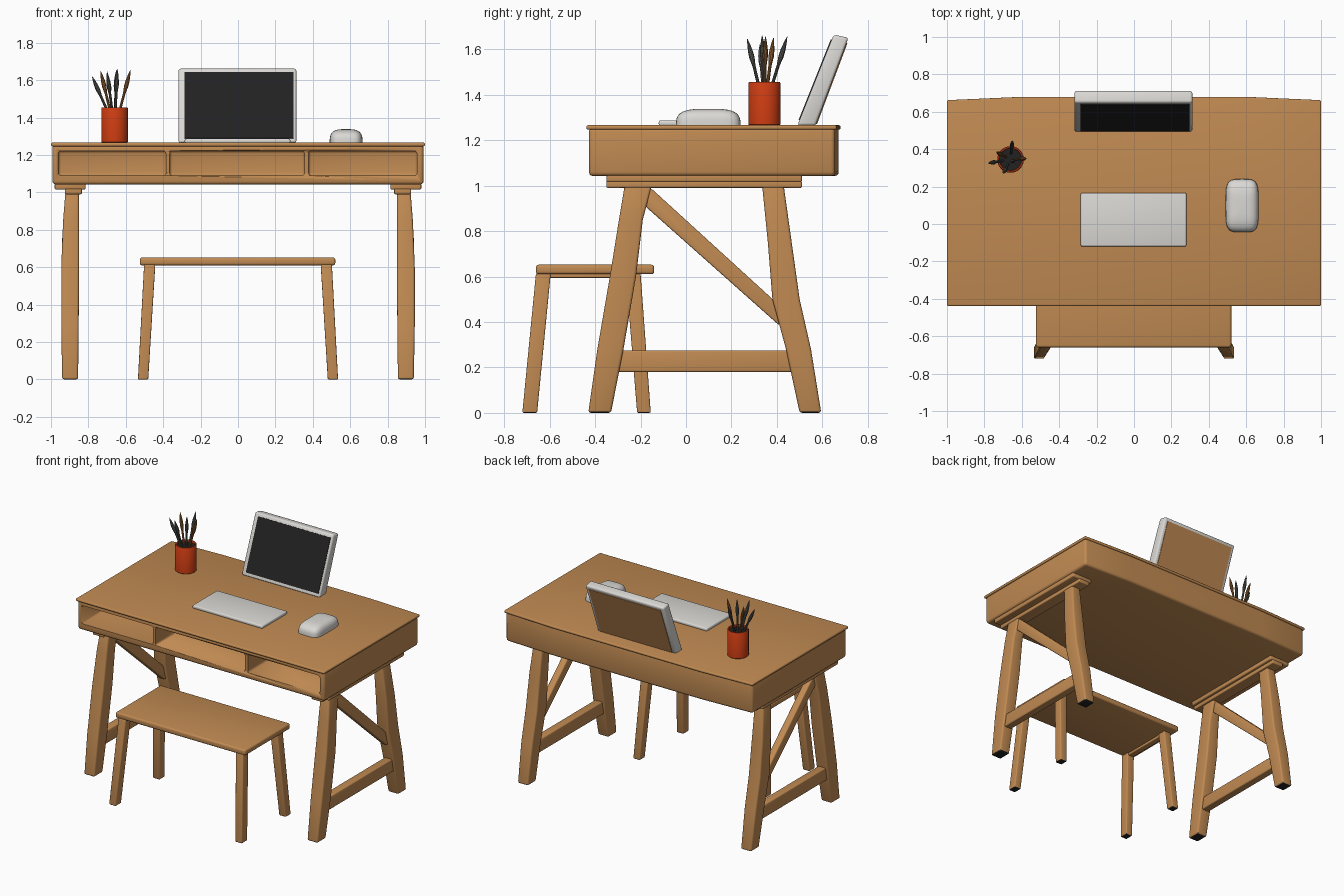
import bpy, bmesh, math
from mathutils import Vector

if "Cube" in bpy.data.objects:
    bpy.data.objects.remove(bpy.data.objects["Cube"])


def mat(name, r, g, b):
    m = bpy.data.materials.new(name)
    m.diffuse_color = (r, g, b, 1)
    m.use_nodes = True
    m.node_tree.nodes["Principled BSDF"].inputs["Base Color"].default_value = m.diffuse_color
    return m


WOOD = mat("warm wood", 0.53, 0.255, 0.085)
WHITE = mat("off white", 0.70, 0.69, 0.66)
DARK = mat("near black", 0.016, 0.016, 0.016)
RED = mat("orange red", 0.60, 0.045, 0.006)
GREY = mat("brush grey", 0.10, 0.10, 0.09)
TAN = mat("brush brown", 0.30, 0.12, 0.03)


def finish(name, bm, mats, bevel=0.0, segs=3, angle=35):
    bmesh.ops.recalc_face_normals(bm, faces=bm.faces[:])
    me = bpy.data.meshes.new(name)
    bm.to_mesh(me)
    bm.free()
    ob = bpy.data.objects.new(name, me)
    bpy.context.collection.objects.link(ob)
    for m in mats:
        me.materials.append(m)
    bpy.ops.object.select_all(action='DESELECT')
    bpy.context.view_layer.objects.active = ob
    ob.select_set(True)
    if bevel:
        b = ob.modifiers.new("bevel", 'BEVEL')
        b.width, b.segments, b.limit_method = bevel, segs, 'ANGLE'
        bpy.ops.object.modifier_apply(modifier="bevel")
    bpy.ops.object.shade_smooth_by_angle(angle=math.radians(angle))
    return ob


def skin(bm, rings):
    """Join rings of equal length into a closed, capped solid."""
    vs = [[bm.verts.new(p) for p in r] for r in rings]
    n = len(vs[0])
    for a, b in zip(vs, vs[1:]):
        for i in range(n):
            j = (i + 1) % n
            bm.faces.new((a[i], a[j], b[j], b[i]))
    bottom = bm.faces.new(vs[0])
    bm.faces.new(vs[-1])
    return bottom


def prism_x(name, pts, x0, x1, m, bevel=0.0):
    """Side profile (y, z) pushed along x."""
    bm = bmesh.new()
    skin(bm, [[(x, y, z) for y, z in pts] for x in (x0, x1)])
    return finish(name, bm, [m], bevel)


def prism_z(name, pts, z0, z1, m, bevel=0.0):
    """Plan outline (x, y) pushed along z."""
    bm = bmesh.new()
    skin(bm, [[(x, y, z) for x, y in pts] for z in (z0, z1)])
    return finish(name, bm, [m], bevel)


def box(name, x0, x1, y0, y1, z0, z1, m, bevel=0.0):
    return prism_z(name, [(x0, y0), (x1, y0), (x1, y1), (x0, y1)], z0, z1, m, bevel)


def leg(name, secs, s, bevel):
    """Leg lofted through sections (z, x0, x1, y0, y1), dark sole."""
    bm = bmesh.new()
    f = skin(bm, [[(s * a, c, z), (s * b, c, z), (s * b, d, z), (s * a, d, z)]
                  for z, a, b, c, d in secs])
    f.material_index = 1
    return finish(name, bm, [WOOD, DARK], bevel)


def lathe(name, prof, base, tip, m, n=24):
    """Profile (radius, height) turned about the line base -> tip."""
    base = Vector(base)
    q = (Vector(tip) - base).to_track_quat('Z', 'Y')
    bm = bmesh.new()
    skin(bm, [[base + q @ Vector((r * math.cos(t), r * math.sin(t), h))
               for t in (2 * math.pi * i / n for i in range(n))] for r, h in prof])
    return finish(name, bm, [m])


# desk body with three open compartments
def outline(x, y0, yb, yc):
    return [(-x, y0), (x, y0), (x, yb), (0.6 * x, yc), (-0.6 * x, yc), (-x, yb)]


body = prism_z("desk_body", outline(0.992, -0.427, 0.655, 0.672), 1.042, 1.256, WOOD, 0.018)
for x0, x1 in ((-0.96, -0.385), (-0.365, 0.355), (0.378, 0.957)):
    cut = box("compartment_cutter", x0, x1, -0.6, -0.13, 1.09, 1.222, WOOD, 0.015)
    cut.hide_render = True
    mod = body.modifiers.new("cut", 'BOOLEAN')
    mod.object, mod.operation, mod.solver = cut, 'DIFFERENCE', 'EXACT'
    bpy.context.view_layer.objects.active = body
    bpy.ops.object.modifier_apply(modifier="cut")
    bpy.data.objects.remove(cut)
prism_z("desk_top", outline(1.0, -0.438, 0.662, 0.68), 1.246, 1.266, WOOD, 0.008)

# desk trestles, left and right
for s, side in ((-1, "left"), (1, "right")):
    xs = lambda a, b: (min(s * a, s * b), max(s * a, s * b))
    box(side + "_runner", *xs(0.815, 0.98), -0.35, 0.51, 1.015, 1.05, WOOD, 0.008)
    box(side + "_runner_block", *xs(0.835, 0.925), -0.35, 0.51, 0.99, 1.02, WOOD, 0.006)
    leg(side + "_front_leg", [(0, 0.855, 0.94, -0.43, -0.33), (0.28, 0.852, 0.945, -0.39, -0.275),
                              (0.6, 0.85, 0.945, -0.335, -0.22), (0.85, 0.85, 0.935, -0.295, -0.19),
                              (1.0, 0.85, 0.923, -0.27, -0.15)], s, 0.012)
    leg(side + "_back_leg", [(0, 0.855, 0.94, 0.50, 0.595), (0.28, 0.852, 0.945, 0.44, 0.55),
                             (0.5, 0.85, 0.945, 0.38, 0.50), (0.75, 0.85, 0.94, 0.36, 0.465),
                             (1.0, 0.85, 0.923, 0.335, 0.43)], s, 0.012)
    prism_x(side + "_stretcher", [(-0.34, 0.18), (0.49, 0.18), (0.48, 0.275), (-0.32, 0.275)],
            *xs(0.868, 0.928), WOOD, 0.008)
    prism_x(side + "_brace", [(-0.22, 0.945), (0.41, 0.385), (0.42, 0.465), (-0.15, 0.985), (-0.2, 0.99)],
            *xs(0.868, 0.918), WOOD, 0.008)

# bench
box("bench_seat", -0.525, 0.52, -0.66, -0.14, 0.61, 0.652, WOOD, 0.012)
for s, side in ((-1, "left"), (1, "right")):
    leg("bench_" + side + "_front_leg", [(0, 0.48, 0.535, -0.72, -0.655),
                                         (0.615, 0.442, 0.502, -0.66, -0.595)], s, 0.007)
    leg("bench_" + side + "_back_leg", [(0, 0.48, 0.535, -0.215, -0.155),
                                        (0.615, 0.442, 0.502, -0.265, -0.2)], s, 0.007)
    a, b = sorted((s * 0.45, s * 0.495))
    box("bench_" + side + "_rail", a, b, -0.62, -0.23, 0.594, 0.615, WOOD, 0.005)

# monitor: leaning slab, screen plate, back plate
prism_x("monitor_frame", [(0.49, 1.264), (0.57, 1.264), (0.715, 1.65), (0.65, 1.664)],
        -0.318, 0.312, WHITE, 0.012)


def plate(name, p, q, t0, t1, x0, x1, m):
    p, q = Vector(p), Vector(q)
    d = (q - p).normalized()
    n = Vector((-d.y, d.x)) * 0.004
    a, b = p.lerp(q, t0), p.lerp(q, t1)
    prism_x(name, [a + n, b + n, b - n, a - n], x0, x1, m)


plate("screen", (0.49, 1.264), (0.65, 1.664), 0.06, 0.945, -0.285, 0.298, DARK)
plate("monitor_back_panel", (0.57, 1.264), (0.715, 1.65), 0.02, 0.94, -0.292, 0.287, WOOD)

# keyboard
box("keyboard", -0.285, 0.28, -0.12, 0.167, 1.262, 1.287, WHITE, 0.009)

# mouse: rounded box-like dome
bm = bmesh.new()
bmesh.ops.create_uvsphere(bm, u_segments=48, v_segments=24, radius=1)
pw = lambda v, e: math.copysign(abs(v) ** e, v)
for v in bm.verts:
    x, y, z = v.co
    r = math.hypot(x, y)
    c, s = (x / r, y / r) if r > 1e-5 else (0, 0)
    k = r ** 0.6
    v.co = (0.578 + 0.088 * k * pw(c, 0.45), 0.098 + 0.142 * k * pw(s, 0.45),
            1.266 + (0.072 * z ** 0.65 if z > 1e-4 else 0))
bmesh.ops.remove_doubles(bm, verts=bm.verts[:], dist=1e-5)
finish("mouse", bm, [WHITE], angle=50)

# pencil cup with dark inside
cx, cy = -0.66, 0.345
lathe("cup", [(0.066, 0), (0.071, 0.005), (0.071, 0.186), (0.068, 0.191), (0.061, 0.191),
              (0.059, 0.186), (0.059, 0.165)], (cx, cy, 1.264), (cx, cy, 2), RED, 40)
lathe("cup_inside", [(0.060, 0), (0.060, 0.008)], (cx, cy, 1.434), (cx, cy, 2), DARK, 40)

# brushes standing in the cup
for i, (x, y, z, m) in enumerate(((-0.78, 0.325, 1.62, GREY), (-0.65, 0.445, 1.655, GREY),
                                  (-0.575, 0.35, 1.655, TAN), (-0.735, 0.385, 1.65, TAN),
                                  (-0.70, 0.27, 1.645, GREY), (-0.645, 0.335, 1.66, GREY))):
    base = (cx + (x - cx) * 0.3, cy + (y - cy) * 0.3, 1.43)
    L = (Vector((x, y, z)) - Vector(base)).length
    lathe("brush_%d" % (i + 1), [(0.007, 0), (0.007, L * 0.45), (0.012, L * 0.62), (0.011, L * 0.74),
                                 (0.006, L * 0.9), (0.001, L)], base, (x, y, z), m, 10)
